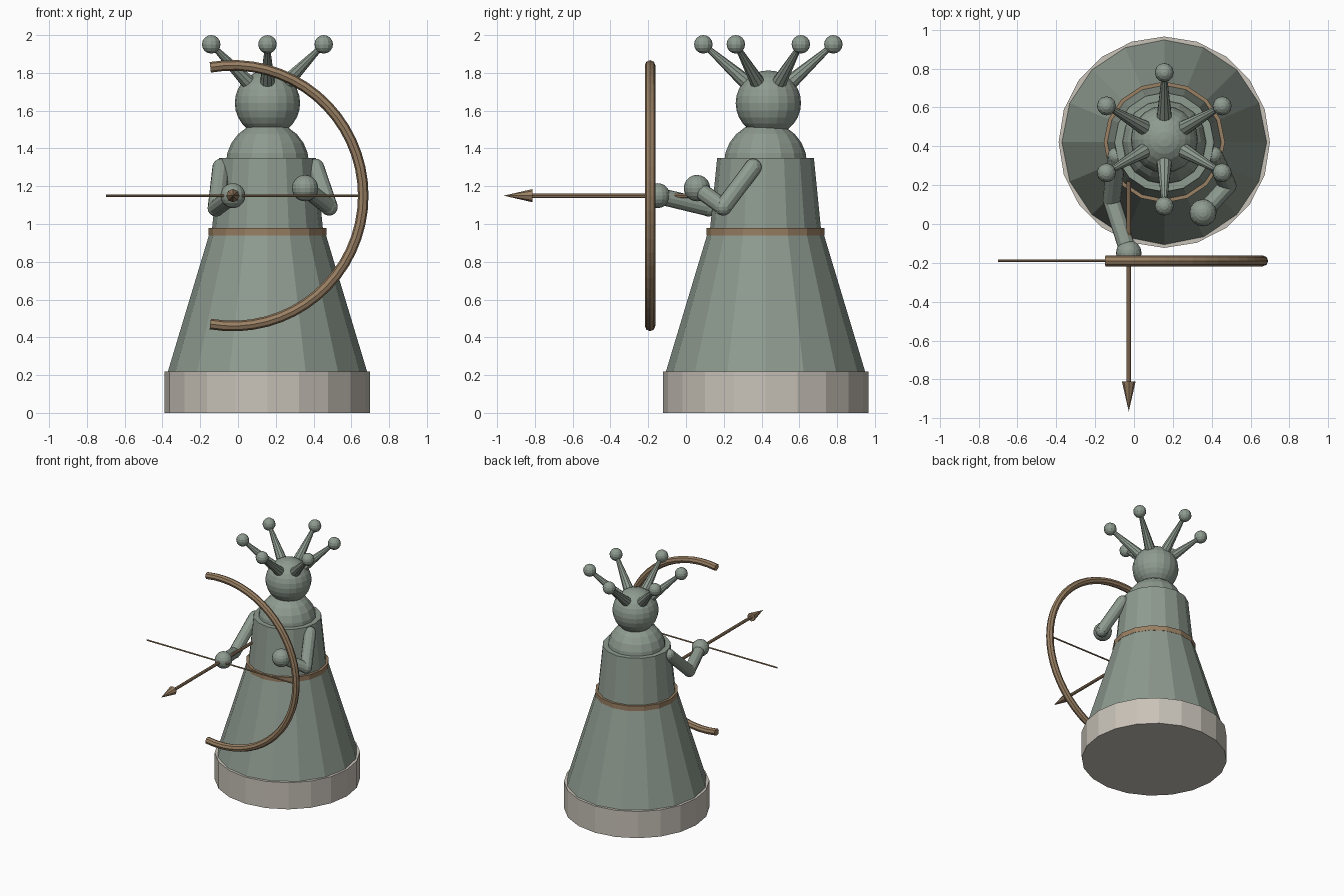
import bpy, math
from mathutils import Vector

if "Cube" in bpy.data.objects:
    bpy.data.objects.remove(bpy.data.objects["Cube"])


def material(name, rgb):
    m = bpy.data.materials.new(name)
    m.diffuse_color = (*rgb, 1)
    m.use_nodes = True
    m.node_tree.nodes["Principled BSDF"].inputs["Base Color"].default_value = m.diffuse_color
    return m


GREEN = material("sage green", (0.27, 0.325, 0.275))
STONE = material("pale stone", (0.58, 0.54, 0.48))
BRONZE = material("bronze", (0.32, 0.215, 0.125))

CX, CY = 0.156, 0.421      # body axis
HY = CY + 0.015            # head axis


def finish(name, mat):
    o = bpy.context.object
    o.name = name
    o.data.materials.append(mat)
    return o


def rod(name, a, b, r1, r2, sides, mat):
    """Cylinder or cone from point a to point b."""
    a, b = Vector(a), Vector(b)
    d = b - a
    bpy.ops.mesh.primitive_cone_add(
        vertices=sides, radius1=r1, radius2=r2, depth=d.length,
        location=(a + b) / 2, rotation=d.to_track_quat('Z', 'Y').to_euler())
    return finish(name, mat)


def stack(name, z0, z1, r0, r1, sides, mat):
    """Upright frustum on the body axis."""
    bpy.ops.mesh.primitive_cone_add(vertices=sides, radius1=r0, radius2=r1,
                                    depth=z1 - z0, location=(CX, CY, (z0 + z1) / 2))
    return finish(name, mat)


def ball(name, p, r, seg, rings, mat):
    bpy.ops.mesh.primitive_uv_sphere_add(segments=seg, ring_count=rings,
                                         radius=r, location=p)
    return finish(name, mat)


# Body
stack("base", 0, 0.22, 0.544, 0.544, 20, STONE)
stack("skirt", 0.21, 0.96, 0.53, 0.304, 16, GREEN)
stack("belt", 0.94, 0.98, 0.312, 0.312, 16, BRONZE)
stack("torso", 0.95, 1.35, 0.296, 0.256, 16, GREEN)
ball("shoulders", (CX, CY, 1.32), 0.22, 16, 12, GREEN)
ball("head", (CX, HY, 1.64), 0.173, 20, 14, GREEN)

# Crown spikes with ball tips
for i in range(6):
    t = math.radians(90 + 60 * i)
    c, s = math.cos(t), math.sin(t)
    tip = (CX + 0.344 * c, HY + 0.344 * s, 1.951)
    rod(f"crown_spike_{i}", (CX + 0.105 * c, HY + 0.105 * s, 1.74), tip,
        0.041, 0.012, 10, GREEN)
    ball(f"crown_ball_{i}", tip, 0.049, 12, 8, GREEN)

# Arms: shoulder, elbow, hand
arms = {
    "bow": ((-0.09, 0.35, 1.30), (-0.115, 0.12, 1.085), (-0.027, -0.15, 1.15), 0.066),
    "draw": ((0.41, 0.355, 1.30), (0.482, 0.197, 1.09), (0.355, 0.058, 1.19), 0.07),
}
for n, (shoulder, elbow, hand, r) in arms.items():
    rod(f"{n}_upper_arm", shoulder, elbow, 0.046, 0.046, 12, GREEN)
    rod(f"{n}_forearm", elbow, hand, 0.044, 0.044, 12, GREEN)
    ball(f"{n}_shoulder", shoulder, 0.046, 12, 8, GREEN)
    ball(f"{n}_elbow", elbow, 0.046, 12, 8, GREEN)
    ball(f"{n}_hand", hand, r, 16, 10, GREEN)

# Bow: bevelled arc
BX, BY, BZ, BR = -0.027, -0.19, 1.15, 0.69
curve = bpy.data.curves.new("bow", 'CURVE')
curve.dimensions = '3D'
curve.bevel_depth = 0.028
curve.bevel_resolution = 2
curve.use_fill_caps = True
spline = curve.splines.new('POLY')
N = 32
spline.points.add(N)
for i, p in enumerate(spline.points):
    t = math.radians(-100 + 200 * i / N)
    p.co = (BX + BR * math.cos(t), BY, BZ + BR * math.sin(t), 1)
spline.use_smooth = False
bow = bpy.data.objects.new("bow", curve)
bow.data.materials.append(BRONZE)
bpy.context.collection.objects.link(bow)

# String and arrow
rod("bow_string", (-0.70, BY, BZ), (0.66, BY, BZ), 0.006, 0.006, 8, BRONZE)
rod("arrow_shaft", (BX, 0.22, BZ), (BX, -0.83, BZ), 0.012, 0.012, 8, BRONZE)
rod("arrow_head", (BX, -0.812, BZ), (BX, -0.965, BZ), 0.035, 0, 8, BRONZE)
